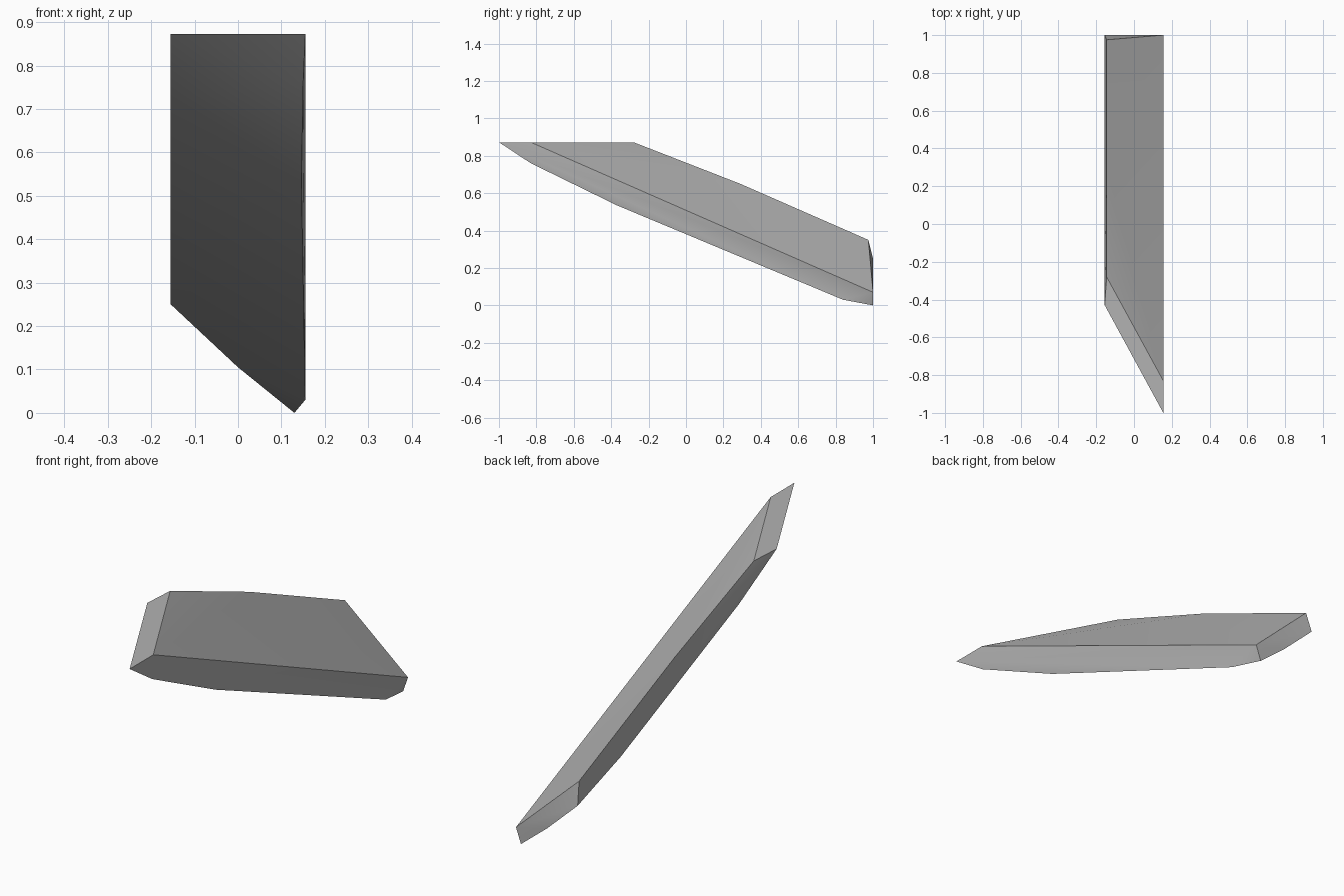
import bpy
import bmesh
import math

# Remove the default object
cube = bpy.data.objects.get("Cube")
if cube:
    bpy.data.objects.remove(cube, do_unlink=True)

# One plain grey
grey = bpy.data.materials.new("stone_grey")
grey.use_nodes = True
colour = (0.45, 0.45, 0.45, 1.0)
grey.diffuse_color = colour
grey.node_tree.nodes["Principled BSDF"].inputs["Base Color"].default_value = colour

# Corners of the slanted slab, grouped by the face they bound
top_cap = [(0.155, -1, 0.872), (0.155, -0.83, 0.872), (-0.145, -0.28, 0.872), (-0.155, -0.43, 0.872)]
back_end = [(0.155, 1, 0.07), (-0.145, 0.975, 0.35), (-0.155, 1, 0.25), (0, 1, 0.105), (0.13, 1, 0)]
upper_ridge = [(-0.145, 0.29, 0.65)]
left_lower_edge = [(0.15, -0.83, 0.76), (0.146, -0.37, 0.535), (0.155, 0.84, 0.03)]
right_lower_edge = [(-0.155, -0.16, 0.725), (-0.155, 0.69, 0.355)]

# Convex slab skinned over the corners, with flat faces merged
bm = bmesh.new()
for co in top_cap + back_end + upper_ridge + left_lower_edge + right_lower_edge:
    bm.verts.new(co)
bmesh.ops.convex_hull(bm, input=bm.verts[:])
bmesh.ops.dissolve_limit(bm, angle_limit=math.radians(0.5), verts=bm.verts[:], edges=bm.edges[:])
bmesh.ops.recalc_face_normals(bm, faces=bm.faces[:])
mesh = bpy.data.meshes.new("slanted_slab")
bm.to_mesh(mesh)
bm.free()
mesh.materials.append(grey)
slab = bpy.data.objects.new("slanted_slab", mesh)
bpy.context.collection.objects.link(slab)

# Soft shading over the gentle curves, crisp at the corners
bpy.ops.object.select_all(action="DESELECT")
slab.select_set(True)
bpy.context.view_layer.objects.active = slab
bpy.ops.object.shade_smooth_by_angle(angle=math.radians(30))
